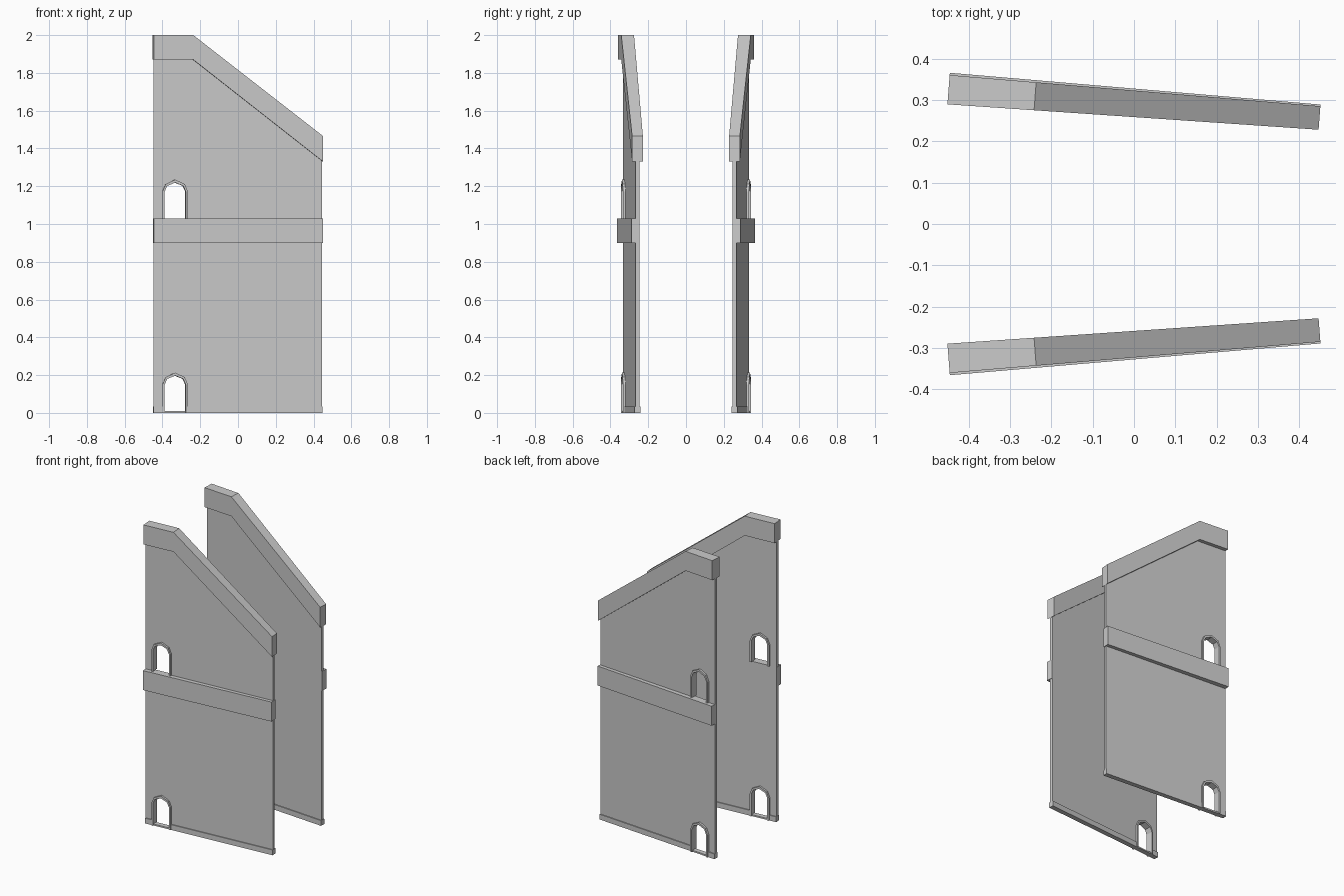
import bpy, bmesh, math

if "Cube" in bpy.data.objects:
    bpy.data.objects.remove(bpy.data.objects["Cube"])

ANGLE = math.atan(0.0767)   # both walls converge towards +x
MID_Y = 0.2905              # wall centre line at x = 0
HALF = 0.45                 # half length of a wall
DOOR = -0.335               # centre of the openings along the wall
UPPER = 1.022               # height offset of the upper opening


def place(u, d, z):
    """Wall coordinates (along, outward, up) to world."""
    c, s = math.cos(ANGLE), math.sin(ANGLE)
    return (u * c + d * s, MID_Y - u * s + d * c, z)


def prism(name, profile, inner, outer):
    """Extrude a (u, z) profile; depths are (left end, right end)."""
    def depth(pair, u):
        t = (u + HALF) / (2 * HALF)
        return pair[0] + (pair[1] - pair[0]) * t

    bm = bmesh.new()
    a = [bm.verts.new(place(u, depth(inner, u), z)) for u, z in profile]
    b = [bm.verts.new(place(u, depth(outer, u), z)) for u, z in profile]
    bm.faces.new(a)
    bm.faces.new(b[::-1])
    n = len(profile)
    for i in range(n):
        j = (i + 1) % n
        bm.faces.new((a[j], a[i], b[i], b[j]))
    bmesh.ops.recalc_face_normals(bm, faces=bm.faces)
    mesh = bpy.data.meshes.new(name)
    bm.to_mesh(mesh)
    bm.free()
    ob = bpy.data.objects.new(name, mesh)
    bpy.context.collection.objects.link(ob)
    mod = ob.modifiers.new("opposite_wall", 'MIRROR')
    mod.use_axis = (False, True, False)
    mod.use_clip = False
    mod.use_mirror_merge = False
    return ob


def rect(u0, u1, z0, z1):
    return [(u0, z0), (u1, z0), (u1, z1), (u0, z1)]


def arch(grow, bottom, dz):
    """Five-point arch outline from left foot to right foot."""
    w, m, top = 0.056 + grow, 0.042 + grow * 0.75, 0.197 + grow * 1.4
    return [(DOOR - w, bottom), (DOOR - w, 0.15 + dz),
            (DOOR - m, 0.18 + grow * 0.8 + dz), (DOOR, top + dz),
            (DOOR + m, 0.18 + grow * 0.8 + dz), (DOOR + w, 0.15 + dz),
            (DOOR + w, bottom)]


W = 0.01
L, R, SEAM = -0.449, 0.445, 1.03

# wall panels, each notched for its arched opening
prism("lower_wall", [(L, 0)] + arch(0.006, 0, 0) + [(R, 0), (R, SEAM), (L, SEAM)],
      (-W, -W), (W, W))
prism("upper_wall", [(L, SEAM)] + arch(0.006, SEAM, UPPER) +
      [(R, SEAM), (R, 1.40), (-0.24, 1.93), (L, 1.93)], (-W, -W), (W, W))

# sloped coping on top
prism("coping", [(-HALF, 1.87), (-0.24, 1.87), (HALF, 1.33),
                 (HALF, 1.465), (-0.24, 2.0), (-HALF, 2.0)],
      (-0.0355, -0.028), (0.0355, 0.029))

# outer storey band
prism("storey_band", rect(-HALF, HALF, 0.90, 1.03), (-W, -W), (0.041, 0.033))

# skirting either side of the doorway, and the door sill
B = 0.016
prism("skirting_short", rect(-HALF, DOOR - 0.06, 0, 0.035), (-B, -B), (B, B))
prism("skirting_long", rect(DOOR + 0.06, 0.447, 0, 0.035), (-B, -B), (B, B))
prism("door_sill", rect(DOOR - 0.058, DOOR + 0.058, 0, 0.01), (-B, -B), (B, B))

# raised arch frames
F = 0.023
for name, bottom, dz in (("door_frame", 0, 0), ("window_frame", SEAM, UPPER)):
    prism(name, arch(0.0115, bottom, dz) + arch(0, bottom, dz)[::-1], (-F, -F), (F, F))
